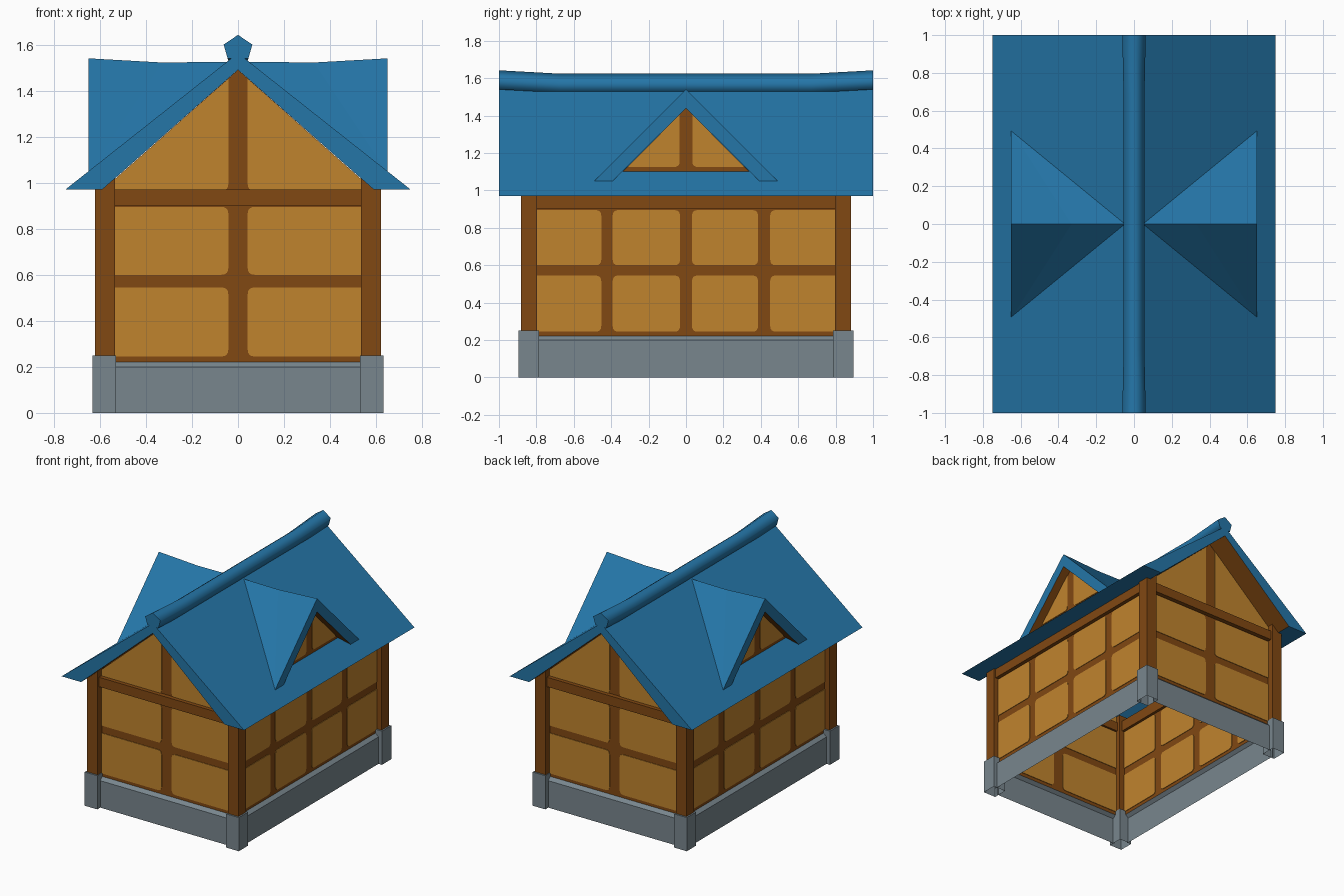
import bpy, bmesh
from mathutils import Vector

if "Cube" in bpy.data.objects:
    bpy.data.objects.remove(bpy.data.objects["Cube"])


def material(name, rgb):
    m = bpy.data.materials.new(name)
    m.diffuse_color = (*rgb, 1)
    m.use_nodes = True
    m.node_tree.nodes["Principled BSDF"].inputs["Base Color"].default_value = m.diffuse_color
    return m


BLUE = material("blue roof", (0.018, 0.18, 0.39))
BROWN = material("brown timber", (0.22, 0.065, 0.006))
OCHRE = material("ochre plaster", (0.53, 0.23, 0.027))
GREY = material("grey stone", (0.19, 0.24, 0.27))


def build(name, verts, faces, mats, rule=None):
    """Mesh object; rule(face index) picks the material slot."""
    bm = bmesh.new()
    vs = [bm.verts.new(v) for v in verts]
    for i, f in enumerate(faces):
        bm.faces.new([vs[k] for k in f]).material_index = rule(i) if rule else 0
    bmesh.ops.recalc_face_normals(bm, faces=bm.faces)
    me = bpy.data.meshes.new(name)
    bm.to_mesh(me)
    bm.free()
    for m in mats:
        me.materials.append(m)
    ob = bpy.data.objects.new(name, me)
    bpy.context.collection.objects.link(ob)
    return ob


def prism(name, loop, place, w0, w1, mat):
    """Extrude a 2D loop from w0 to w1."""
    n = len(loop)
    verts = [place(u, v, w) for w in (w0, w1) for u, v in loop]
    faces = [list(range(n)), list(range(n, 2 * n))]
    faces += [[i, (i + 1) % n, n + (i + 1) % n, n + i] for i in range(n)]
    return build(name, verts, faces, [mat])


def box(name, x0, x1, y0, y1, z0, z1, mat, open_bottom=False):
    v = [(x, y, z) for z in (z0, z1) for x, y in ((x0, y0), (x1, y0), (x1, y1), (x0, y1))]
    f = [(4, 5, 6, 7)] + [(i, (i + 1) % 4, 4 + (i + 1) % 4, 4 + i) for i in range(4)]
    return build(name, v, f if open_bottom else f + [(3, 2, 1, 0)], [mat])


def rounded(pts, radii):
    """Round polygon corners."""
    out = []
    for i, (p, r) in enumerate(zip(pts, radii)):
        p, a, b = Vector(p), Vector(pts[i - 1]), Vector(pts[(i + 1) % len(pts)])
        if not r:
            out.append(tuple(p))
            continue
        s, e = p + (a - p).normalized() * r, p + (b - p).normalized() * r
        for k in range(5):
            t = k / 4
            out.append(tuple(s * (1 - t) ** 2 + p * 2 * t * (1 - t) + e * t * t))
    return out


def along_x(u, v, w):
    return (u, w, v)


def along_y(u, v, w):
    return (w, u, v)


R, T = 0.03, 0.004
ROWS = ((0.245, 0.545), (0.6, 0.895))
WX, WY = 0.58, 0.835   # wall planes


def sheet(name, loop, place, w, mat):
    return build(name, [place(u, v, w) for u, v in loop], [list(range(len(loop)))], [mat])


def panel(name, pts, radii, place, w):
    prism(name, rounded(pts, radii), place, w - T, w + T, OCHRE)


for s in (-1, 1):
    # gable walls with plaster panels
    sheet("gable_wall", [(-WX, .22), (WX, .22), (WX, .975), (0, 1.49), (-WX, .975)], along_x, s * WY, BROWN)
    for m in (-1, 1):
        for z0, z1 in ROWS:
            panel("gable_panel", [(m * .042, z0), (m * .56, z0), (m * .56, z1), (m * .042, z1)],
                  (R, 0, 0, R), along_x, s * WY)
        panel("upper_gable_panel", [(m * .042, .965), (m * .57, .965), (m * .57, .985), (m * .042, 1.45)],
              (R, 0, 0, 0), along_x, s * WY)
    # long side walls with plaster panels
    sheet("side_wall", [(-WY, .22), (WY, .22), (WY, .98), (-WY, .98)], along_y, s * WX, BROWN)
    for a, b, ra, rb in ((-.82, -.453, 0, R), (-.392, -.032, R, R), (.032, .385, R, R), (.45, .82, R, 0)):
        for z0, z1 in ROWS:
            panel("side_panel", [(a, z0), (b, z0), (b, z1), (a, z1)], (ra, rb, rb, ra), along_y, s * WX)
    # top beams
    y0, y1 = sorted((s * .82, s * .868))
    box("gable_beam", -.54, .54, y0, y1, .9, .97, BROWN)
    x0, x1 = sorted((s * .56, s * .608))
    box("side_beam", x0, x1, -.8, .8, .9, .98, BROWN)
    # stone plinth with sloping top
    build("gable_plinth", [(x, s * y, z) for x in (-.54, .54) for y, z in ((.86, 0), (.86, .2), (WY, .222))],
          [(0, 1, 4, 3), (1, 2, 5, 4)], [GREY])
    build("side_plinth", [(s * x, y, z) for y in (-.8, .8) for x, z in ((.605, 0), (.605, .2), (WX, .222))],
          [(0, 1, 4, 3), (1, 2, 5, 4)], [GREY])
    # corner posts on stone blocks
    for m in (-1, 1):
        x0, x1 = sorted((m * .535, m * .622))
        y0, y1 = sorted((s * .797, s * .883))
        box("corner_post", x0, x1, y0, y1, .22, 1.02, BROWN)
        x0, x1 = sorted((m * .53, m * .633))
        y0, y1 = sorted((s * .785, s * .895))
        box("corner_stone", x0, x1, y0, y1, 0, .25, GREY, True)

# main roof: outer shell and eaves run full length, timber soffit only at the gables
prof = [(.75, .97), (0, 1.563), (-.75, .97), (-.59, .97), (0, 1.49), (.59, .97)]
ys = (-1, -WY, WY, 1)
verts = [(x, y, z) for y in ys for x, z in prof]
faces, soffit = [], set()
for a, b in ((0, 1), (1, 2), (2, 3), (5, 0)):
    faces.append((a, b, 18 + b, 18 + a))
for o in (0, 12):
    for a, b in ((3, 4), (4, 5)):
        soffit.add(len(faces))
        faces.append((o + a, o + b, o + 6 + b, o + 6 + a))
for o in (0, 18):
    faces += [(o, o + 1, o + 4, o + 5), (o + 1, o + 2, o + 3, o + 4)]
build("main_roof", verts, faces, [BLUE, BROWN], lambda i: int(i in soffit))

# ridge cap, lifted towards both ends
cap = [(.04, 1.52), (.055, 1.58), (0, 1.622), (-.055, 1.58), (-.04, 1.52)]
stations = ((-1, .02, 1.13), (-.67, .002, 1), (.67, .002, 1), (1, .02, 1.13))
verts = [(x * k, y, z + dz) for y, dz, k in stations for x, z in cap]
faces = [(0, 1, 2, 3, 4), (15, 16, 17, 18, 19)]
faces += [(5 * j + i, 5 * j + (i + 1) % 5, 5 * j + 5 + (i + 1) % 5, 5 * j + 5 + i)
          for j in range(3) for i in range(5)]
ridge = build("ridge_cap", verts, faces, [BLUE])
for p in ridge.data.polygons:
    p.use_smooth = abs(p.normal.y) < 0.5

# side dormers
for s in (-1, 1):
    base = [(.65, 0, 1.54), (.33, 0, 1.522), (.04, 0, 1.525), (.65, .5, 1.042), (.65, -.5, 1.042),
            (.65, 0, 1.44), (.65, .4, 1.042), (.65, -.4, 1.042),
            (.58, 0, 1.44), (.58, .4, 1.042), (.58, -.4, 1.042)]
    faces = [(0, 1, 3), (1, 2, 3), (0, 4, 1), (1, 4, 2), (0, 3, 6, 5), (0, 5, 7, 4),
             (5, 6, 9, 8), (5, 8, 10, 7)]
    build("dormer_roof", [(s * x, y, z) for x, y, z in base], faces, [BLUE, BROWN], lambda i: int(i > 5))
    w = s * .583
    sheet("dormer_wall", [(-.36, 1.08), (.36, 1.08), (0, 1.44)], along_y, w, BROWN)
    for m in (-1, 1):
        panel("dormer_panel", [(m * .034, 1.125), (m * .315, 1.125), (m * .034, 1.406)],
              (R, .015, 0), along_y, w)
